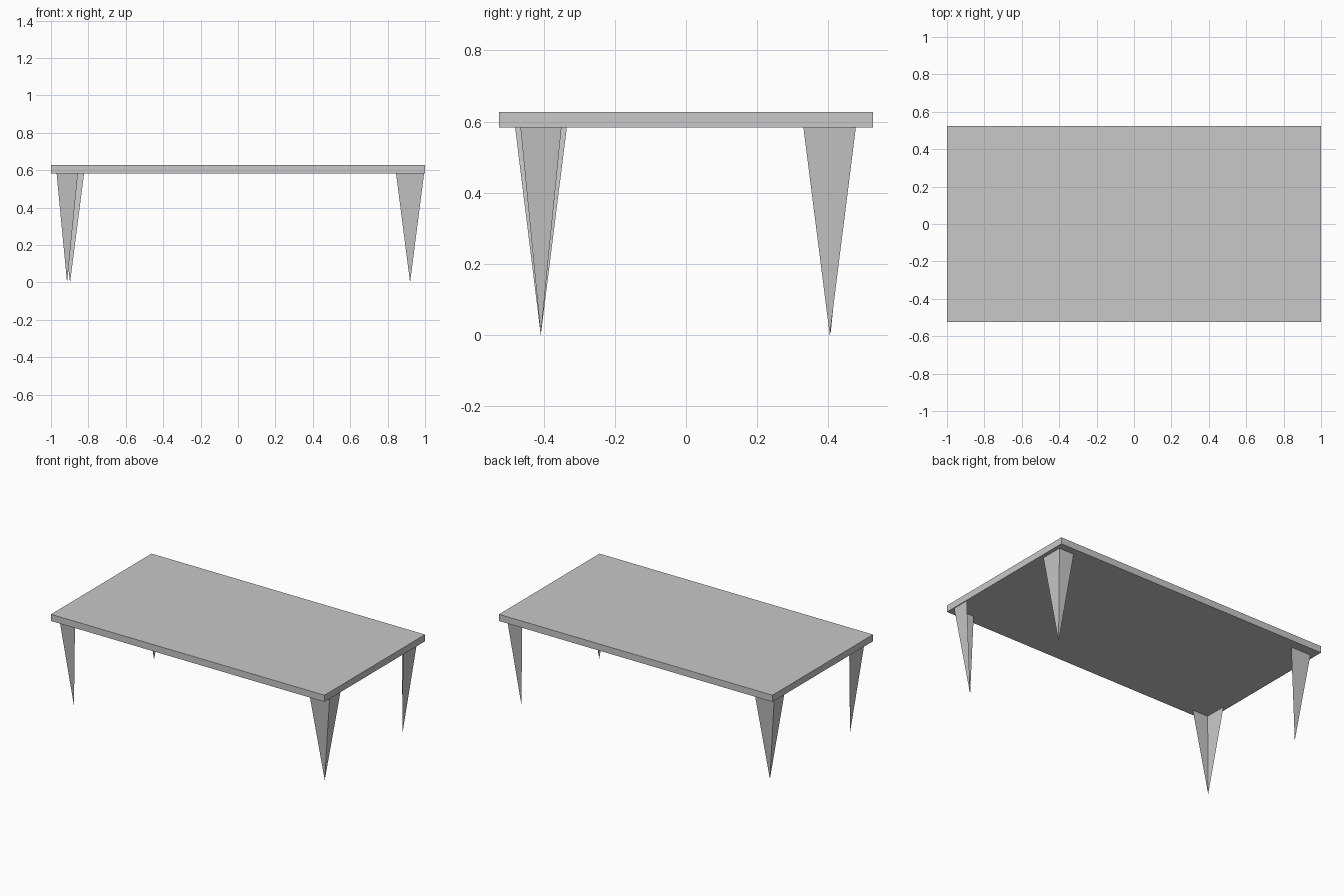
import bpy
import bmesh

cube = bpy.data.objects.get("Cube")
if cube:
    bpy.data.objects.remove(cube, do_unlink=True)

# Single plain grey
grey = bpy.data.materials.new("plain_grey")
grey.use_nodes = True
colour = (0.58, 0.58, 0.58, 1)
grey.diffuse_color = colour
grey.node_tree.nodes["Principled BSDF"].inputs["Base Color"].default_value = colour

UNDERSIDE, TOP = 0.583, 0.627


def add_object(name, bm):
    mesh = bpy.data.meshes.new(name)
    bm.to_mesh(mesh)
    bm.free()
    mesh.materials.append(grey)
    obj = bpy.data.objects.new(name, mesh)
    bpy.context.collection.objects.link(obj)
    return obj


# Tabletop slab
bm = bmesh.new()
bmesh.ops.create_cube(bm, size=1)
bmesh.ops.scale(bm, vec=(2, 1.05, TOP - UNDERSIDE), verts=bm.verts)
bmesh.ops.translate(bm, vec=(0, 0, (TOP + UNDERSIDE) / 2), verts=bm.verts)
add_object("tabletop", bm)


# Leg: two thin triangular sheets meeting at the outer corner, open inside
def add_leg(name, sx, sy, outer, inner, tip):
    bm = bmesh.new()

    def point(x, y, z):
        return bm.verts.new((sx * x, sy * y, z))

    corner = point(outer[0], outer[1], UNDERSIDE)
    along_x = point(inner[0], outer[1], UNDERSIDE)
    along_y = point(outer[0], inner[1], UNDERSIDE)
    foot = point(tip[0], tip[1], 0)
    sheets = [(corner, along_x, foot), (along_y, corner, foot)]
    for sheet in sheets:
        # keep normals pointing outwards on mirrored legs
        bm.faces.new(sheet if sx * sy < 0 else sheet[::-1])
    bm.normal_update()
    for face in bm.faces:
        centre = face.calc_center_median()
        if face.normal.x * centre.x + face.normal.y * centre.y < 0:
            face.normal_flip()
    add_object(name, bm)


# Neighbouring legs are turned a quarter, so wide and narrow sheets alternate
add_leg("back_left_leg", 1, 1, (0.975, 0.477), (0.865, 0.33), (0.92, 0.404))
add_leg("front_left_leg", 1, -1, (0.995, 0.465), (0.845, 0.35), (0.92, 0.408))
add_leg("front_right_leg", -1, -1, (0.97, 0.48), (0.856, 0.335), (0.914, 0.408))
add_leg("back_right_leg", -1, 1, (0.97, 0.463), (0.823, 0.352), (0.898, 0.406))
